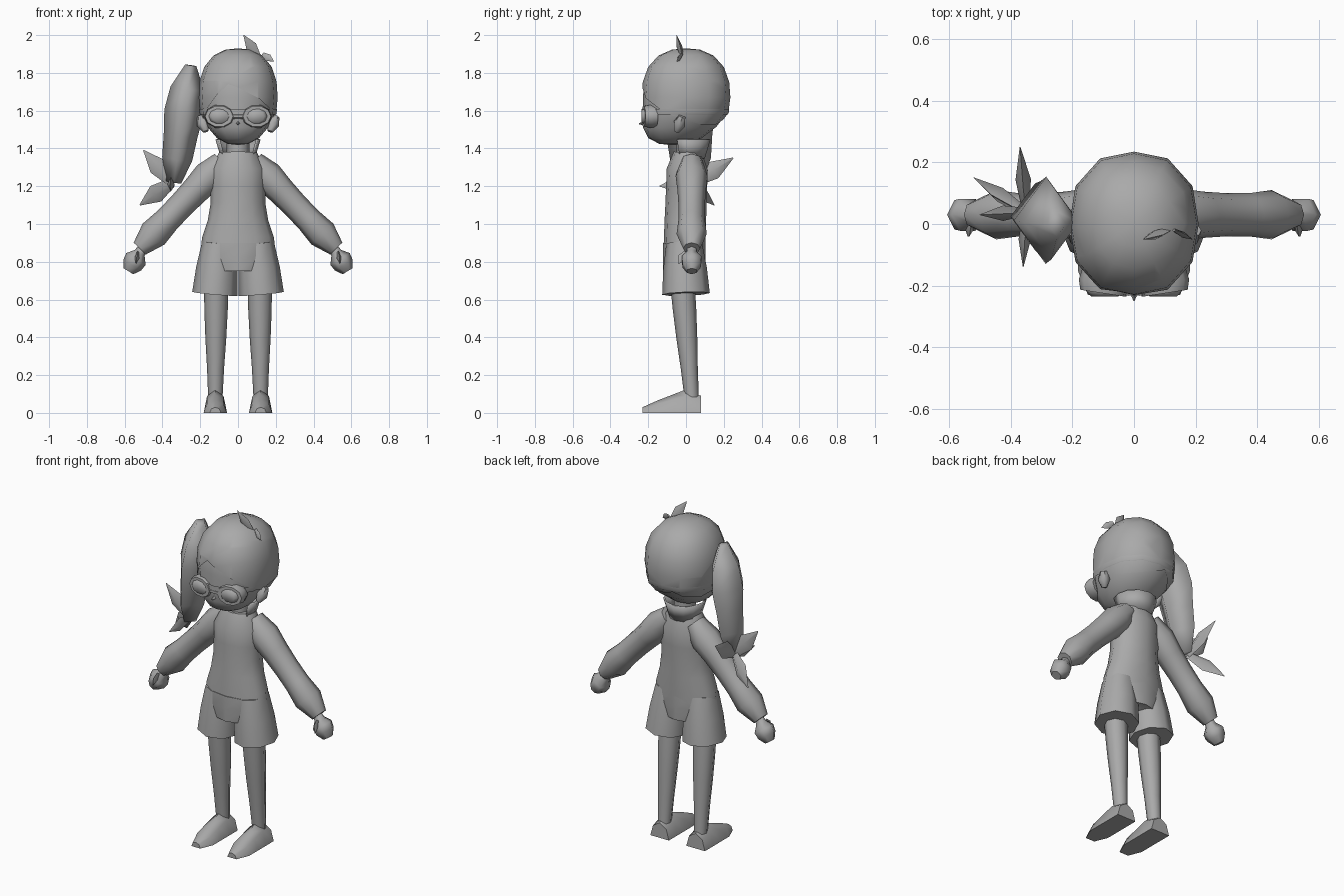
import bpy, bmesh
from math import sin, cos, pi
from mathutils import Vector

default_cube = bpy.data.objects.get("Cube")
if default_cube:
    bpy.data.objects.remove(default_cube, do_unlink=True)

ACROSS, DEPTH, UP = Vector((1, 0, 0)), Vector((0, 1, 0)), Vector((0, 0, 1))
COLOUR = (.4, .4, .4, 1)
grey = bpy.data.materials.new("mid_grey")
grey.use_nodes = True
grey.diffuse_color = COLOUR
grey.node_tree.nodes["Principled BSDF"].inputs["Base Color"].default_value = COLOUR


def finish(name, bm, crease=1):
    """Turn the bmesh into a smooth object that keeps its hard edges."""
    bmesh.ops.recalc_face_normals(bm, faces=bm.faces)
    mesh = bpy.data.meshes.new(name)
    bm.to_mesh(mesh)
    bm.free()
    mesh.materials.append(grey)
    part = bpy.data.objects.new(name, mesh)
    bpy.context.collection.objects.link(part)
    bpy.ops.object.select_all(action="DESELECT")
    part.select_set(True)
    bpy.context.view_layer.objects.active = part
    bpy.ops.object.shade_smooth_by_angle(angle=crease)
    return part


def limb(name, start, end, radii, sides=8, flat=1, limit=1, ref=DEPTH, crease=1):
    """Tube with evenly spaced rings; flat and limit shape the radius along ref."""
    start, end = Vector(start), Vector(end)
    axis = (end - start).normalized()
    wide = ref.cross(axis).normalized()
    deep = axis.cross(wide)
    bm = bmesh.new()
    rings = []
    for step, radius in enumerate(radii):
        centre = start.lerp(end, step / (len(radii) - 1))
        ring = []
        for side in range(sides):
            turn = 2 * pi * side / sides
            point = (centre + wide * radius * cos(turn)
                     + deep * min(radius * flat, limit) * sin(turn))
            point.z = max(point.z, 0)
            ring.append(bm.verts.new(point))
        rings.append(ring)
    for low, high in zip(rings, rings[1:]):
        for side in range(sides):
            bm.faces.new((low[side - 1], low[side], high[side], high[side - 1]))
    bm.faces.new(rings[0])
    bm.faces.new(rings[-1])
    return finish(name, bm, crease)


def lock(name, root, tip, width, ref=DEPTH):
    """Loose pointed lock of hair."""
    return limb(name, root, tip, (width / 2, width, width / 20), sides=4, flat=.5, ref=ref)


def head_shell(name, size, cuts=(), drop=any):
    """Boxy egg with a narrow jaw set forward; drops faces below any or all cuts."""
    bm = bmesh.new()
    bmesh.ops.create_uvsphere(bm, u_segments=12, v_segments=10, radius=1)
    for vert in bm.verts:
        vert.co *= size / sum(abs(c) ** 2.4 for c in vert.co) ** (1 / 2.4)
        vert.co = Vector((.21 * vert.co.x, .235 * vert.co.y, 1.67 + .26 * vert.co.z))
        jaw = max(0, 1.6 - vert.co.z)
        vert.co.x *= 1 - .8 * jaw
        vert.co.y -= .4 * jaw
    for height, normal in cuts:
        bmesh.ops.bisect_plane(bm, geom=bm.verts[:] + bm.edges[:] + bm.faces[:],
                               plane_co=UP * height, plane_no=normal)
    low = [face for face in bm.faces if cuts and drop(
        (face.calc_center_median() - UP * height).dot(normal) < 0 for height, normal in cuts)]
    bmesh.ops.delete(bm, geom=low, context="FACES")
    return finish(name, bm)


# Head, hair cap with a parted fringe, and goggle strap
head_shell("face", .97)
head_shell("hair_cap", 1, [(1.63, UP + DEPTH * .4 + ACROSS * .45),
                           (1.7, UP + DEPTH * .4 - ACROSS * .9)], all)
head_shell("goggle_strap", 1.01, [(1.58, UP), (1.61, -UP)])
limb("nose", (0, -.18, 1.54), (0, -.25, 1.53), (.03, .002), sides=4, ref=ACROSS)
lock("hair_tuft_upper", (.11, -.02, 1.88), (.03, -.05, 2), .03)
lock("hair_tuft_lower", (.13, -.02, 1.9), (.19, -.05, 1.86), .02)

# Ponytail and its loose ends
limb("ponytail", (-.25, 0, 1.84), (-.34, .03, 1.22),
     (.03, .09, .105, .09, .08, .04), sides=4, flat=1.35, crease=2)
hub = (-.35, .04, 1.22)
lock("ponytail_end_upper", hub, (-.5, .03, 1.39), .05)
lock("ponytail_end_lower", hub, (-.52, .15, 1.1), .05)
lock("ponytail_end_back", hub, (-.37, .25, 1.35), .05, ACROSS)
lock("ponytail_end_front", hub, (-.36, -.14, 1.2), .04, ACROSS)

# Neck and flared collar, open at the front
limb("neck", (0, .01, 1.33), (0, .01, 1.47), (.06, .06))
bm = bmesh.new()
bmesh.ops.create_cone(bm, segments=12, radius1=.08, radius2=.11, depth=.1)
front = [face for face in bm.faces if face.calc_center_median().y < -.05]
bmesh.ops.delete(bm, geom=front, context="FACES")
bmesh.ops.translate(bm, verts=bm.verts, vec=UP * 1.4 + DEPTH * .01)
collar = finish("collar", bm)
collar.modifiers.new("cloth", "SOLIDIFY").thickness = .01

# Shirt body and seat of the shorts
limb("shirt", (0, -.01, .84), (0, .01, 1.38),
     (.2, .19, .16, .145, .145, .145, .1), sides=12, flat=.75, limit=.11)
limb("shorts_seat", (0, -.01, .75), (0, -.01, .9), (.13, .19, .18), sides=12, limit=.112)

for side, s in (("left", 1), ("right", -1)):
    # Goggle cup and raised lens
    limb(side + "_goggle_cup", (s * .09, -.16, 1.57), (s * .1, -.225, 1.57),
         (.08, .085, .075), sides=10, flat=.75, ref=UP)
    limb(side + "_goggle_lens", (s * .095, -.2, 1.57), (s * .095, -.235, 1.57),
         (.06, .06, .045), sides=10, flat=.75, ref=UP)

    # Ear
    limb(side + "_ear", (s * .17, -.05, 1.49), (s * .2, -.02, 1.57),
         (.015, .035, .02), sides=6)

    # Sleeve with a gathered cuff
    limb(side + "_sleeve", (s * .08, .03, 1.33), (s * .52, .03, .87),
         (.06, .085, .075, .07, .07, .08, .045))

    # Hand and thumb
    limb(side + "_hand", (s * .5, .03, .88), (s * .58, .03, .75),
         (.025, .03, .06, .055, .03), sides=6)
    lock(side + "_thumb", (s * .53, 0, .85), (s * .54, -.04, .79), .025, ACROSS)

    # Shorts leg
    limb(side + "_shorts_leg", (s * .123, 0, .63), (s * .1, -.01, .9),
         (.12, .11, .09), flat=1.05)

    # Bare leg
    limb(side + "_leg", (s * .115, -.02, .7), (s * .12, .03, .08),
         (.065, .062, .055, .045, .038))

    # Foot, flat on the ground
    limb(side + "_foot", (s * .12, .08, 0), (s * .12, -.23, 0),
         (.09, .125, .095, .065, .03), limit=.062, ref=ACROSS)

limb("goggle_bridge", (-.05, -.22, 1.57), (.05, -.22, 1.57), (.015, .015), sides=6)
